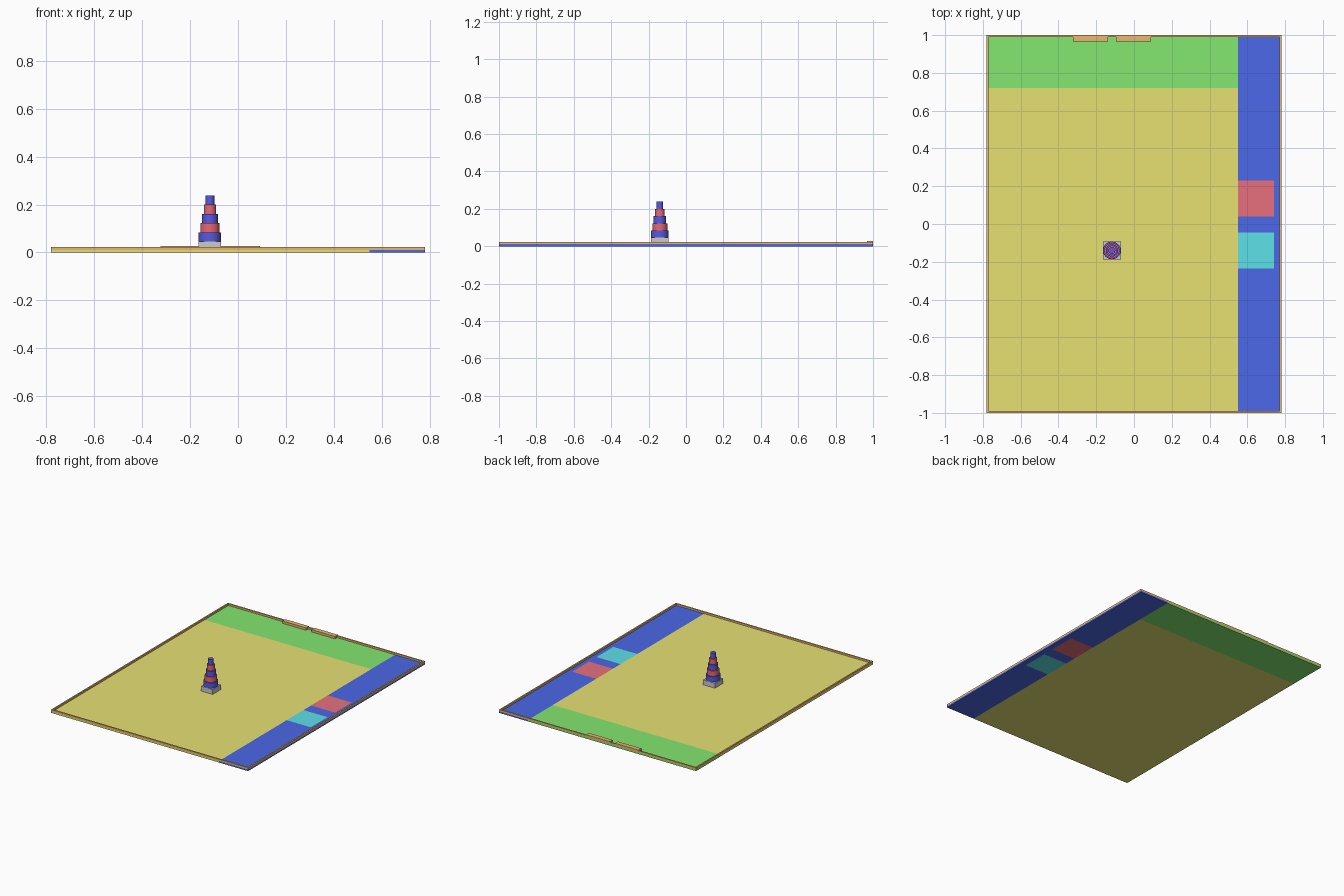
import bpy, bmesh

if "Cube" in bpy.data.objects:
    bpy.data.objects.remove(bpy.data.objects["Cube"])

FLOOR, WALL_TOP = 0.011, 0.024
HX, HY, T = 0.78, 1.0, 0.01


def material(name, rgb):
    m = bpy.data.materials.new(name)
    m.diffuse_color = (*rgb, 1)
    m.use_nodes = True
    m.node_tree.nodes["Principled BSDF"].inputs["Base Color"].default_value = m.diffuse_color
    return m


yellow = material("yellow", (0.80, 0.75, 0.17))
green = material("green", (0.23, 0.80, 0.16))
blue = material("blue", (0.07, 0.14, 0.80))
red = material("red", (0.80, 0.16, 0.20))
cyan = material("cyan", (0.11, 0.75, 0.80))
orange = material("orange", (0.80, 0.48, 0.16))
tower_blue = material("tower_blue", (0.10, 0.10, 0.75))
tower_red = material("tower_red", (0.78, 0.14, 0.18))


def prism(name, outline, z0, z1, mat=None):
    """Extrude a flat outline from z0 up to z1."""
    bm = bmesh.new()
    face = bm.faces.new([bm.verts.new((x, y, z0)) for x, y in outline])
    up = bmesh.ops.extrude_face_region(bm, geom=[face])["geom"]
    bmesh.ops.translate(bm, vec=(0, 0, z1 - z0),
                        verts=[v for v in up if isinstance(v, bmesh.types.BMVert)])
    bmesh.ops.recalc_face_normals(bm, faces=bm.faces)
    me = bpy.data.meshes.new(name)
    bm.to_mesh(me)
    bm.free()
    ob = bpy.data.objects.new(name, me)
    bpy.context.collection.objects.link(ob)
    if mat:
        me.materials.append(mat)
    return ob


def box(name, x0, x1, y0, y1, z0, z1, mat=None):
    return prism(name, [(x0, y0), (x1, y0), (x1, y1), (x0, y1)], z0, z1, mat)


# Floor panels
box("yellow_floor", -HX, 0.55, -HY, 0.72, 0, FLOOR, yellow)
box("green_floor", -HX, 0.55, 0.72, HY, 0, FLOOR, green)

# Blue strip, notched around the two coloured start squares
prism("blue_strip", [(0.55, -HY), (HX, -HY), (HX, HY), (0.55, HY),
                     (0.55, 0.23), (0.74, 0.23), (0.74, 0.04), (0.55, 0.04),
                     (0.55, -0.045), (0.74, -0.045), (0.74, -0.235), (0.55, -0.235)],
      0, FLOOR, blue)
box("red_square", 0.55, 0.74, 0.04, 0.23, 0, FLOOR, red)
box("cyan_square", 0.55, 0.74, -0.235, -0.045, 0, FLOOR, cyan)

# Border walls
for side, s in (("left", -1), ("right", 1)):
    a, b = sorted((s * HX, s * (HX - T)))
    box(side + "_wall", a, b, -HY, HY, FLOOR, WALL_TOP, orange)
for side, s in (("front", -1), ("back", 1)):
    a, b = sorted((s * HY, s * (HY - T)))
    box(side + "_wall", -HX + T, HX - T, a, b, FLOOR, WALL_TOP, orange)

# Two low ledges at the back wall
for side, x0, x1 in (("left", -0.323, -0.138), ("right", -0.096, 0.091)):
    box(side + "_ledge", x0, x1, 0.967, HY, FLOOR, 0.028, orange)

# Stepped tower on a grey block
CX, CY = -0.117, -0.14
box("tower_base", CX - 0.047, CX + 0.047, CY - 0.047, CY + 0.047, FLOOR, 0.046)
h = 0.0384
for i in range(5):
    bpy.ops.mesh.primitive_cylinder_add(vertices=32, radius=0.047 - 0.0072 * i, depth=h,
                                        location=(CX, CY, 0.046 + h * (i + 0.5)))
    tier = bpy.context.object
    tier.name = f"tower_tier_{i + 1}"
    tier.data.materials.append(tower_red if i % 2 else tower_blue)
    bpy.ops.object.shade_smooth_by_angle()
